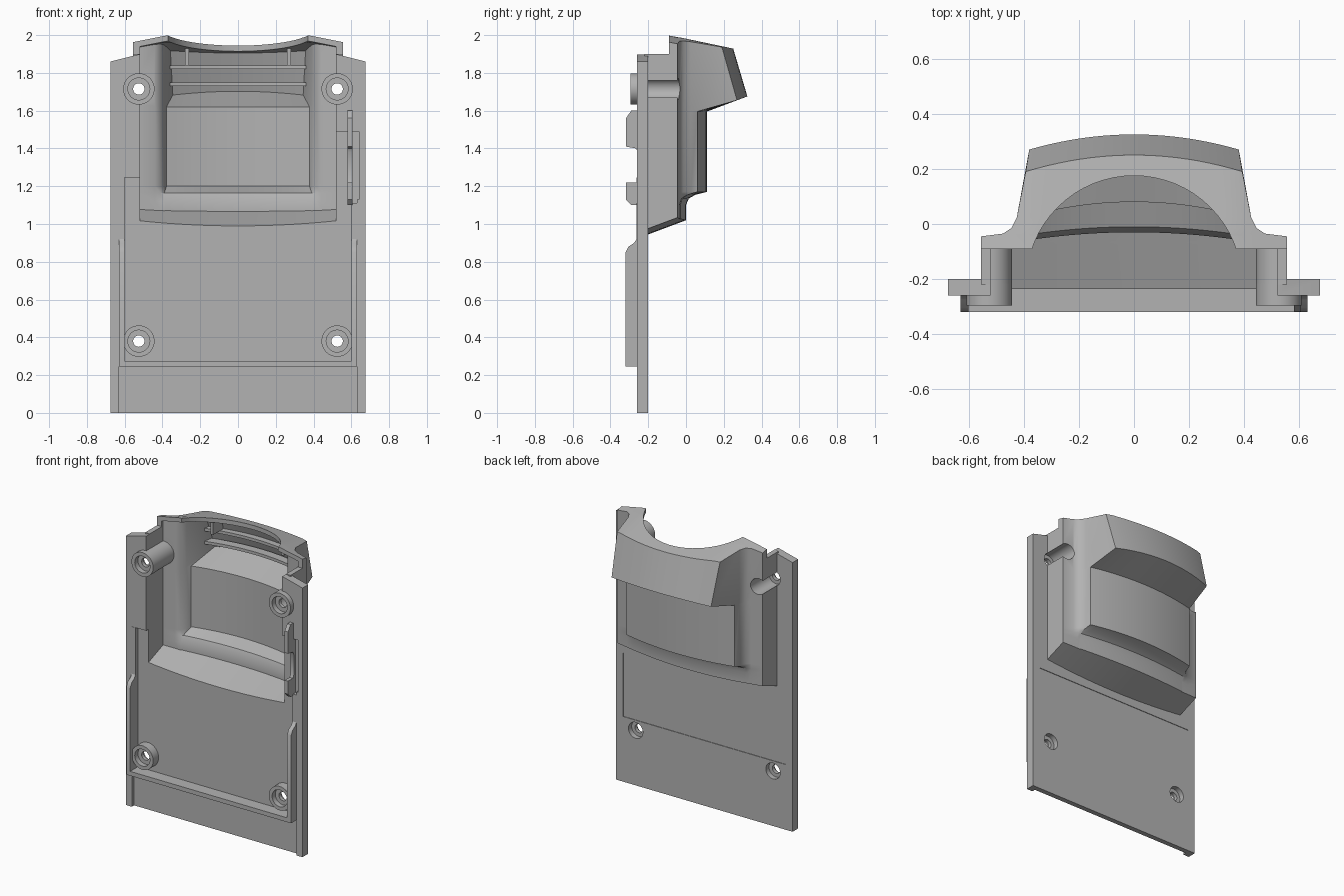
import bpy, bmesh, math

cube = bpy.data.objects.get("Cube")
if cube:
    bpy.data.objects.remove(cube, do_unlink=True)

grey = bpy.data.materials.new("plain grey")
grey.use_nodes = True
grey.diffuse_color = (0.45, 0.45, 0.45, 1)
grey.node_tree.nodes["Principled BSDF"].inputs["Base Color"].default_value = grey.diffuse_color


def finish(bm, name):
    bmesh.ops.recalc_face_normals(bm, faces=bm.faces)
    mesh = bpy.data.meshes.new(name)
    bm.to_mesh(mesh)
    bm.free()
    mesh.materials.append(grey)
    ob = bpy.data.objects.new(name, mesh)
    bpy.context.collection.objects.link(ob)
    return ob


def prism(name, pts, lo, hi, axis):
    """Extrude a 2D outline along x, y or z."""
    place = {"x": lambda a, b, d: (d, a, b), "y": lambda a, b, d: (a, d, b),
             "z": lambda a, b, d: (a, b, d)}[axis]
    bm = bmesh.new()
    ends = [[bm.verts.new(place(a, b, d)) for a, b in pts] for d in (lo, hi)]
    for ring in ends:
        bm.faces.new(ring)
    n = len(pts)
    for i in range(n):
        j = (i + 1) % n
        bm.faces.new((ends[0][i], ends[0][j], ends[1][j], ends[1][i]))
    return finish(bm, name)


def box(name, x0, x1, y0, y1, z0, z1):
    return prism(name, [(x0, y0), (x1, y0), (x1, y1), (x0, y1)], z0, z1, "z")


def rod(name, x, z, r, y0, y1, limit=9):
    """Cylinder along y, flattened where it passes the side limit."""
    pts = []
    for i in range(40):
        a = math.tau * i / 40
        pts.append((max(-limit, min(limit, x + r * math.cos(a))), z + r * math.sin(a)))
    return prism(name, pts, y0, y1, "y")


def combine(target, tool, operation):
    mod = target.modifiers.new("combine", "BOOLEAN")
    mod.operation, mod.object, mod.solver = operation, tool, "EXACT"
    bpy.context.view_layer.objects.active = target
    bpy.ops.object.modifier_apply(modifier=mod.name)
    bpy.data.objects.remove(tool, do_unlink=True)


COLS = 20


def loft(name, rows, front, dx=0, dy=0):
    """Shouldered, bowed section lofted upward; rows are (height rule, centre depth, edge depth)."""
    bm = bmesh.new()
    layers = []
    for height, centre, edge in rows:
        w = 0.42 - 0.16 * (edge - 0.02)
        half = [(0.555, front), (0.555, -0.045), (0.475, -0.035), (0.445, -0.015), (0.425, 0.025)]
        half = [(x - dx, min(y, edge - 0.002 * (5 - i)) - (dy if i else 0)) for i, (x, y) in enumerate(half)]
        half.append((w - dx, edge - dy))
        grid = []
        for i, (hx, y) in enumerate(half):
            line = []
            for j in range(COLS + 1):
                t = 2 * j / COLS - 1
                bow = (centre - edge) * (1 - t * t) if i == 5 else 0
                x, yy = t * hx, y + bow
                line.append(bm.verts.new((x, yy, height(x, yy))))
            grid.append(line)
        layers.append(grid)
    for g in (layers[0], layers[-1]):
        for i in range(5):
            for j in range(COLS):
                bm.faces.new((g[i][j], g[i][j + 1], g[i + 1][j + 1], g[i + 1][j]))
    loops = [g[0] + [r[-1] for r in g[1:-1]] + g[-1][::-1] + [r[0] for r in g[-2:0:-1]] for g in layers]
    for a, b in zip(loops, loops[1:]):
        for i in range(len(a)):
            j = (i + 1) % len(a)
            bm.faces.new((a[i], a[j], b[j], b[i]))
    return finish(bm, name)


def level(z):
    return lambda x, y: z


def under(off):
    return lambda x, y: 0.945 + off + 0.1 * x * x + 0.375 * (y + 0.2)


def overhang(z, y0):
    return lambda x, y: z + 0.36 * max(0, y - y0)


def roof(off):
    return lambda x, y: 2 - off - 0.21 * (y + 0.09) - 0.2 * max(0, abs(x) - 0.37)


# Bulging housing
housing = loft("housing", [
    (under(0), 0, -0.03), (level(1.10), 0, -0.03), (level(1.135), 0.015, -0.02),
    (level(1.155), 0.05, 0.01), (level(1.17), 0.11, 0.06), (level(1.595), 0.11, 0.06),
    (overhang(1.598, 0.11), 0.325, 0.27), (roof(0), 0.25, 0.19)], -0.22)
combine(housing, box("top_notch", -1, 1, -0.6, -0.09, 1.9, 2.2), "DIFFERENCE")

# Back plate with a recessed inner floor
body = prism("cover_body", [(-0.675, 0), (0.675, 0), (0.675, 1.86), (0.525, 1.898),
                            (-0.525, 1.898), (-0.675, 1.86)], -0.26, -0.2, "y")
combine(body, box("floor_cut", -0.63, 0.63, -0.5, -0.235, -0.1, 1.245), "DIFFERENCE")
combine(body, box("side_cut", 0.4, 0.64, -0.5, -0.236, 1.13, 1.49), "DIFFERENCE")
combine(body, housing, "UNION")

# Hollow interior and arched neck opening
cavity = loft("cavity", [
    (under(0.058), 0, -0.03), (level(1.12), 0, -0.03), (level(1.165), 0.02, -0.01),
    (level(1.2), 0.11, 0.06), (level(1.62), 0.11, 0.06),
    (overhang(1.625, 0.08), 0.325, 0.27), (roof(0.03), 0.25, 0.19)], -0.4, 0.035, 0.03)
combine(body, cavity, "DIFFERENCE")
circle = [(0.391 * math.cos(math.tau * i / 64), -0.216 + 0.391 * math.sin(math.tau * i / 64))
          for i in range(64)]
combine(body, prism("neck_cut", circle, 1.88, 2.2, "z"), "DIFFERENCE")

# Shallow label panel on the back
combine(body, box("panel_cut", -0.62, 0.62, -0.204, -0.1, 0.45, 0.89), "DIFFERENCE")

# Screw bosses with bores from both sides
for x in (-0.525, 0.525):
    for z, depth in ((0.38, -0.21), (1.715, -0.06)):
        combine(body, rod("boss", x, z, 0.083, -0.295, -0.215), "UNION")
        if z > 1:
            combine(body, rod("boss_sleeve", x, z, 0.082, -0.25, depth, 0.55), "UNION")
        combine(body, rod("rear_bore", x, z, 0.055, -0.235, 0.15), "DIFFERENCE")
        combine(body, rod("front_bore", x, z, 0.058, -0.4, -0.26), "DIFFERENCE")
        combine(body, rod("screw_hole", x, z, 0.03, -0.4, 0), "DIFFERENCE")

# Locating lips along the sides and bottom
for side, x0, x1, top in (("right", -0.63, -0.6, 1.245), ("left", 0.6, 0.63, 1.11)):
    lip = [(-0.22, 0.245), (-0.32, 0.245), (-0.32, 0.85), (-0.305, 0.88), (-0.275, 0.9),
           (-0.262, 0.92), (-0.262, top), (-0.22, top)]
    prism(side + "_lip", lip, x0, x1, "x")
box("bottom_lip", -0.61, 0.61, -0.32, -0.22, 0.245, 0.275)

# Snap catch on the left side
catch = [(-0.22, 1.1), (-0.29, 1.1), (-0.318, 1.13), (-0.318, 1.22), (-0.265, 1.22), (-0.255, 1.24),
         (-0.255, 1.38), (-0.265, 1.4), (-0.318, 1.41), (-0.318, 1.56), (-0.29, 1.6), (-0.22, 1.6)]
prism("snap_catch", catch, 0.58, 0.605, "x")

# Bowed ribs and upright ribs inside the head
for z, name in ((1.73, "lower_rib"), (1.82, "upper_rib")):
    ts = [i / 8 - 1 for i in range(17)]
    rib = [(0.36 * t, 0.15 + 0.05 * (1 - t * t)) for t in ts]
    rib += [(0.36 * t, 0.21 + 0.05 * (1 - t * t)) for t in reversed(ts)]
    prism(name, rib, z, z + 0.02, "z")
for x, name in ((-0.27, "right_upright_rib"), (0.27, "left_upright_rib")):
    box(name, x - 0.01, x + 0.01, 0.1, 0.21, 1.84, 1.93)

# Smooth the curved walls, keep the corners crisp
bpy.ops.object.select_all(action="DESELECT")
for ob in bpy.context.collection.objects:
    if ob.type == "MESH" and grey.name in ob.data.materials:
        ob.select_set(True)
bpy.context.view_layer.objects.active = body
bpy.ops.object.shade_smooth_by_angle(angle=math.radians(30))
